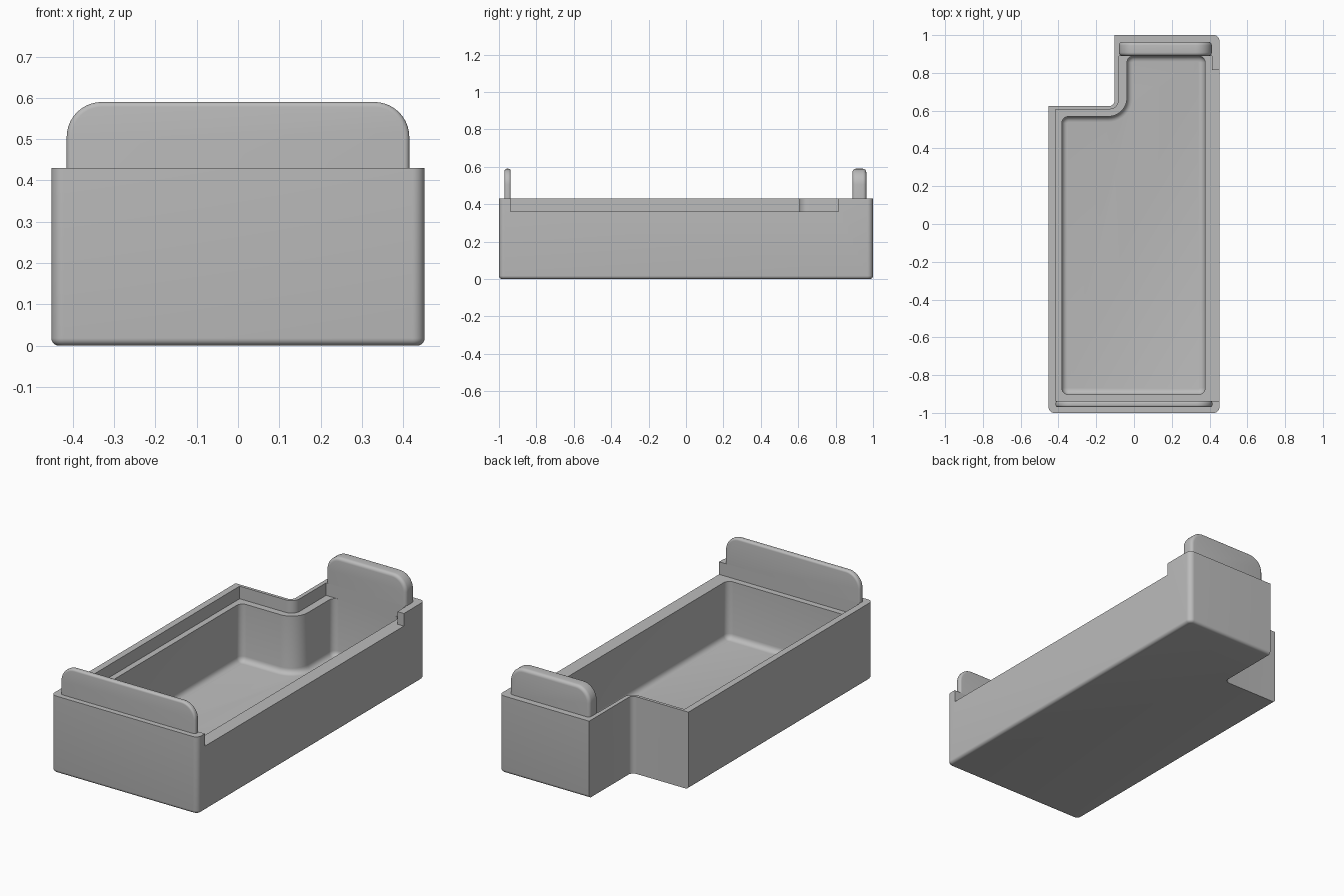
import bpy, bmesh, math
from mathutils import Vector, Matrix

if "Cube" in bpy.data.objects:
    bpy.data.objects.remove(bpy.data.objects["Cube"], do_unlink=True)

grey = bpy.data.materials.new("plain grey")
grey.use_nodes = True
colour = (0.5, 0.5, 0.5, 1)
grey.diffuse_color = colour
grey.node_tree.nodes["Principled BSDF"].inputs["Base Color"].default_value = colour


def outline(corners, steps=10):
    """Right-angled outline of (x, y, radius) corners, each rounded by its radius."""
    points = []
    for i, (x, y, r) in enumerate(corners):
        p = Vector((x, y))
        if r == 0:
            points.append(p)
            continue
        u = (Vector(corners[i - 1][:2]) - p).normalized()
        v = (Vector(corners[(i + 1) % len(corners)][:2]) - p).normalized()
        c = p + r * (u + v)
        for k in range(steps + 1):
            t = math.pi / 2 * k / steps
            points.append(c - r * (v * math.cos(t) + u * math.sin(t)))
    return points


def prism(name, corners, low, high, rounding=0, rounded_edge=None, upright=False):
    bm = bmesh.new()
    base = bm.faces.new([bm.verts.new((p.x, p.y, low)) for p in outline(corners)])
    top = bmesh.ops.extrude_face_region(bm, geom=[base])["geom"]
    bmesh.ops.translate(bm, verts=[g for g in top if isinstance(g, bmesh.types.BMVert)],
                        vec=(0, 0, high - low))
    bmesh.ops.recalc_face_normals(bm, faces=bm.faces)
    if rounding:
        bmesh.ops.bevel(bm, geom=[e for e in bm.edges if rounded_edge(e)], offset=rounding,
                        segments=5, profile=0.5, affect="EDGES", clamp_overlap=True)
    if upright:
        bm.transform(Matrix.Rotation(math.pi / 2, 4, "X"))
    bmesh.ops.recalc_face_normals(bm, faces=bm.faces)
    mesh = bpy.data.meshes.new(name)
    bm.to_mesh(mesh)
    bm.free()
    mesh.materials.append(grey)
    obj = bpy.data.objects.new(name, mesh)
    bpy.context.collection.objects.link(obj)
    return obj


def activate(obj):
    bpy.ops.object.select_all(action="DESELECT")
    obj.select_set(True)
    bpy.context.view_layer.objects.active = obj


def cut(target, cutter):
    cutter.hide_render = True
    mod = target.modifiers.new("cut", "BOOLEAN")
    mod.operation, mod.solver, mod.object = "DIFFERENCE", "EXACT", cutter
    activate(target)
    bpy.ops.object.modifier_apply(modifier=mod.name)
    bpy.data.objects.remove(cutter, do_unlink=True)


def smooth(obj):
    activate(obj)
    bpy.ops.object.shade_smooth_by_angle(angle=math.radians(35))


def edge_at(z):
    return lambda e: all(abs(v.co.z - z) < 1e-5 for v in e.verts)


RIM, LEDGE, FLOOR = 0.43, 0.36, 0.04

# Solid block with rounded uprights and underside
W = 0.452
tray = prism("tray", [(-W, -1, 0.03), (W, -1, 0.03), (W, 1, 0.03), (-W, 1, 0.03)],
             0, RIM, 0.018, edge_at(0))

# Corner notch
cut(tray, prism("notch_cutter", [(-1, 0.624, 0), (-0.103, 0.624, 0.03),
                                 (-0.103, 1.5, 0), (-1, 1.5, 0)], -0.5, 1))

# Lid ledge, open through the model's left side
cut(tray, prism("ledge_cutter", [
    (-0.415, -0.937, 0), (0.7, -0.937, 0), (0.7, 0.815, 0), (0.412, 0.815, 0),
    (0.412, 0.89, 0), (-0.08, 0.89, 0), (-0.08, 0.607, 0.05), (-0.415, 0.607, 0)], LEDGE, 1))

# Deep cavity with filleted floor
cut(tray, prism("cavity_cutter", [
    (-0.382, -0.903, 0.035), (0.376, -0.903, 0.035), (0.376, 0.89, 0.035),
    (-0.037, 0.89, 0.035), (-0.037, 0.569, 0.1), (-0.382, 0.569, 0.035)],
    FLOOR, 1, 0.03, edge_at(FLOOR)))
smooth(tray)


# Rounded end tabs standing on the rim
def end_tab(name, x0, x1, y0, y1, rounding):
    def rim_edge(e):
        a, b = e.verts
        on_face = abs(a.co.z - b.co.z) < 1e-5
        on_base = max(a.co.y, b.co.y) < RIM + 1e-5
        return on_face and not on_base
    r, top = 0.085, 0.59
    smooth(prism(name, [(x0, RIM, 0), (x1, RIM, 0), (x1, top, r), (x0, top, r)],
                 -y1, -y0, rounding, rim_edge, upright=True))


end_tab("front_tab", -0.415, 0.415, -0.97, -0.937, 0.012)
end_tab("back_tab", -0.08, 0.412, 0.89, 0.964, 0.018)
